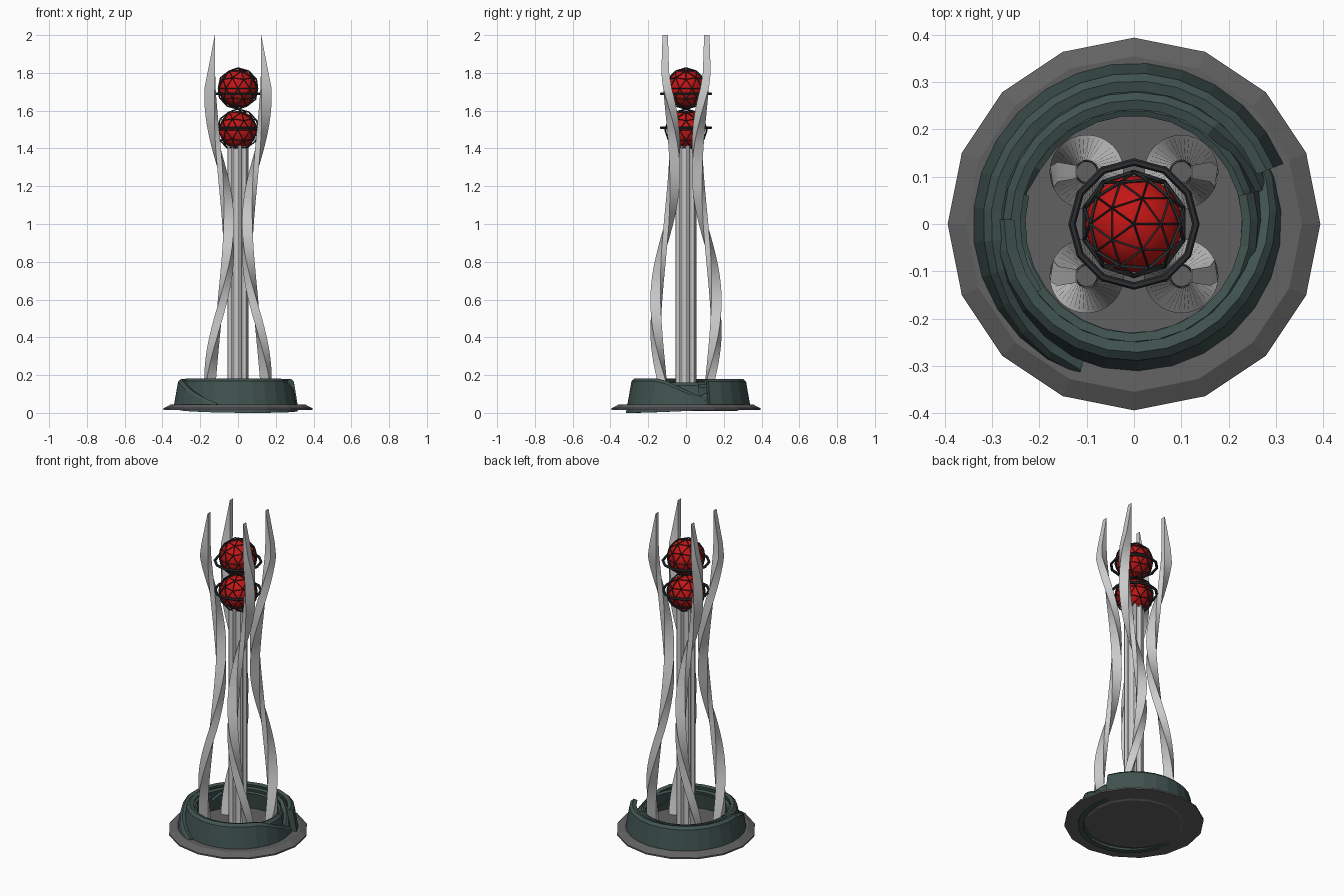
import bpy, bmesh
from math import sin, cos, pi, radians

if "Cube" in bpy.data.objects:
    bpy.data.objects.remove(bpy.data.objects["Cube"])


def material(name, rgb):
    m = bpy.data.materials.new(name)
    m.diffuse_color = (*rgb, 1)
    m.use_nodes = True
    m.node_tree.nodes["Principled BSDF"].inputs["Base Color"].default_value = m.diffuse_color
    return m


RED = material("red", (0.55, 0.008, 0.008))
DARK = material("dark", (0.025, 0.028, 0.03))
GREEN = material("dark_green", (0.05, 0.085, 0.078))
STONE = material("stone", (0.12, 0.12, 0.12))


def loft(name, sections, mat=None, loop=False):
    """Skin a list of equal-length closed cross-sections."""
    bm = bmesh.new()
    rows = [[bm.verts.new(p) for p in s] for s in sections]
    n = len(rows[0])
    pairs = list(zip(rows, rows[1:])) + ([(rows[-1], rows[0])] if loop else [])
    for a, b in pairs:
        for i in range(n):
            j = (i + 1) % n
            bm.faces.new((a[i], a[j], b[j], b[i]))
    if not loop:
        bm.faces.new(rows[0])
        bm.faces.new(rows[-1])
    bmesh.ops.recalc_face_normals(bm, faces=bm.faces)
    me = bpy.data.meshes.new(name)
    bm.to_mesh(me)
    bm.free()
    ob = bpy.data.objects.new(name, me)
    bpy.context.collection.objects.link(ob)
    if mat:
        me.materials.append(mat)
    return ob


def circle(r, z, n):
    return [(r * cos(2 * pi * i / n), r * sin(2 * pi * i / n), z) for i in range(n)]


# 16-sided foot plate with a bevelled rim
loft("base_plate", [circle(r, z, 16) for r, z in
                    [(0.27, 0.01), (0.28, 0.015), (0.394, 0.016), (0.394, 0.025),
                     (0.355, 0.045), (0.3, 0.042)]], STONE)


# Overlapping curved bands that wrap the base
def band(name, a0, a1, r_out, thick, top, fade0, fade1, dip=0.0, drift=0.0):
    secs, steps = [], max(8, round((a1 - a0) / 13))
    for k in range(steps + 1):
        t = k / steps
        ang = a0 + (a1 - a0) * t
        h = 1.0
        if fade0:
            h = min(h, (ang - a0) / fade0)
        if fade1:
            h = min(h, (a1 - ang) / fade1)
        zb = 0.018 - dip * sin(pi * t)
        zt = 0.05 + (top - 0.05) * h
        r = r_out + drift * t
        lean = 0.2 * (zt - zb)
        c, s = cos(radians(ang)), sin(radians(ang))
        prof = [(r, zb), (r - lean * 0.8, zt - 0.015), (r - lean - 0.01, zt),
                (r - lean - thick, zt - 0.006), (r - thick, zb)]
        secs.append([(q * c, q * s, z) for q, z in prof])
    loft(name, secs, GREEN)


band("base_band_outer", 22, 250, 0.345, 0.032, 0.18, 0, 58)
band("base_band_front", 178, 392, 0.318, 0.032, 0.183, 0, 60, dip=0.018)
band("base_band_inner_back", 0, 215, 0.305, 0.03, 0.17, 50, 0, drift=-0.005)
band("base_band_inner_front", 150, 375, 0.29, 0.028, 0.16, 50, 0, drift=-0.005)
band("base_band_core_back", -10, 190, 0.277, 0.022, 0.15, 0, 40)
band("base_band_core_front", 165, 355, 0.277, 0.022, 0.145, 0, 40)


# Four twisted blades, each winding round its own vertical axis
def blade(name, sx, sy):
    secs = []
    levels = [0.04 + 1.68 * i / 44 for i in range(45)] + [1.80, 1.90, 2.0]
    for z in levels:
        ang = 2 * pi * (min(z, 1.76) - 0.1) / 1.66
        ro = 0.075 if z <= 1.73 else 0.075 - 0.052 * (z - 1.73) / 0.27
        wi = 0.014
        wo = wi + 0.009 * (ro - 0.022) / 0.053
        c, s = cos(ang), sin(ang)
        prof = [(0.021, -wi), (ro, -wo), (ro, wo), (0.021, wi)]
        secs.append([(sx * (0.1 + u * c - v * s), sy * (0.11 + u * s + v * c), z)
                     for u, v in prof])
    ob = loft(name, secs)
    bpy.ops.object.select_all(action='DESELECT')
    bpy.context.view_layer.objects.active = ob
    ob.select_set(True)
    bpy.ops.object.shade_smooth_by_angle(angle=radians(30))


for sx, side in ((-1, "left"), (1, "right")):
    for sy, end in ((-1, "front"), (1, "back")):
        blade(f"blade_{end}_{side}", sx, sy)

# Fluted central column
flutes = [[((0.056 if i % 4 < 2 else 0.046) * cos(2 * pi * (i + 0.5) / 32),
            (0.056 if i % 4 < 2 else 0.046) * sin(2 * pi * (i + 0.5) / 32), z)
           for i in range(32)] for z in (0.04, 1.42)]
loft("column", flutes)


# Red balls, each in a dark lattice cage with a ring round it
def ball(label, z, r, cage_r, ring_z, ring_r):
    bpy.ops.mesh.primitive_ico_sphere_add(subdivisions=4, radius=r, location=(0, 0, z))
    ob = bpy.context.object
    ob.name = label + "_ball"
    ob.data.materials.append(RED)
    bpy.ops.object.shade_smooth()

    bpy.ops.mesh.primitive_ico_sphere_add(subdivisions=2, radius=cage_r, location=(0, 0, z))
    cage = bpy.context.object
    cage.name = label + "_cage"
    cage.data.materials.append(DARK)
    w = cage.modifiers.new("struts", 'WIREFRAME')
    w.thickness = 0.008
    w.use_even_offset = False

    bpy.ops.mesh.primitive_torus_add(major_segments=12, minor_segments=6, major_radius=ring_r,
                                     minor_radius=0.008, location=(0, 0, ring_z))
    ring = bpy.context.object
    ring.name = label + "_ring"
    ring.data.materials.append(DARK)


ball("upper", 1.717, 0.102, 0.109, 1.69, 0.131)
ball("lower", 1.498, 0.1, 0.111, 1.51, 0.131)
